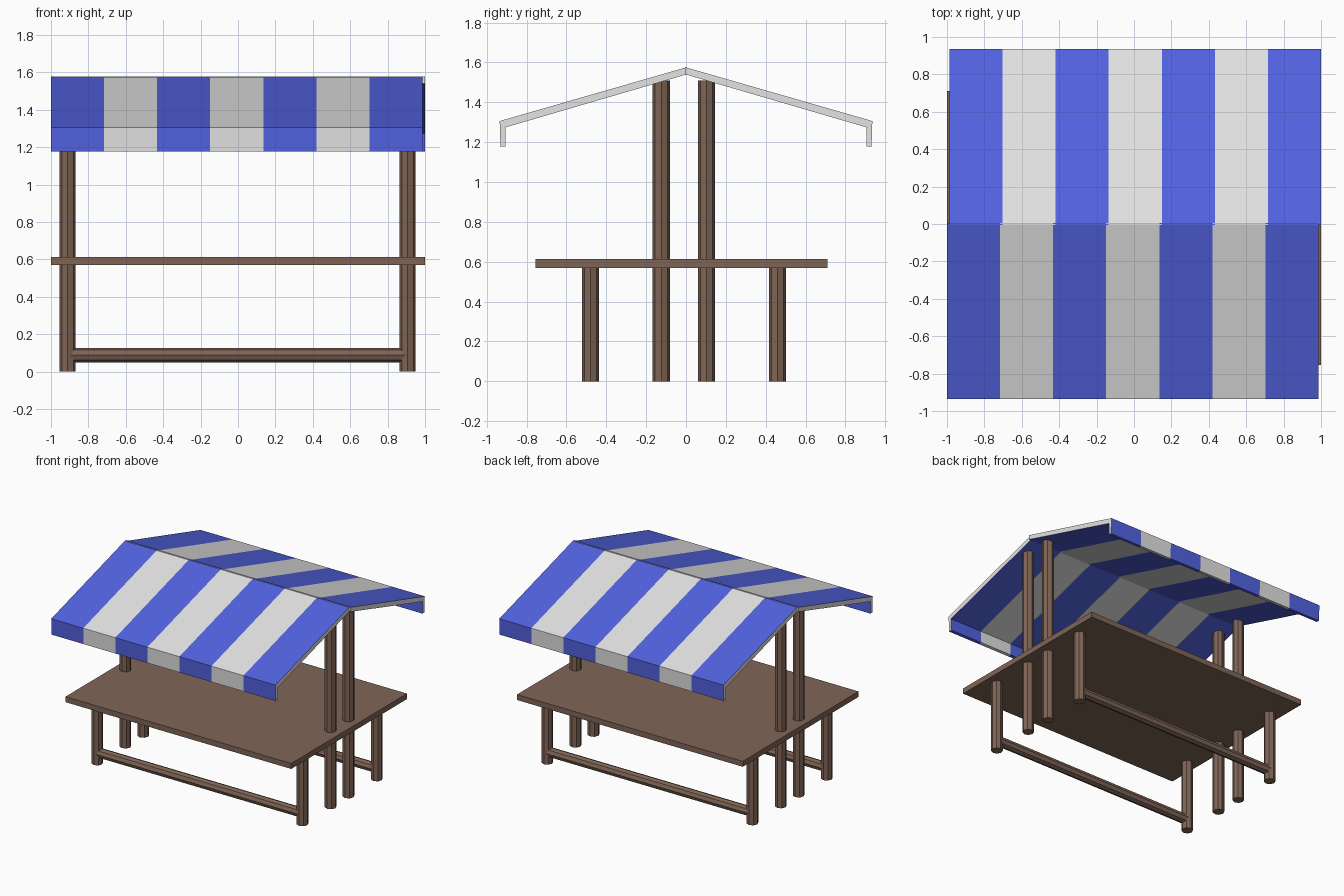
import bpy, bmesh, math

if "Cube" in bpy.data.objects:
    bpy.data.objects.remove(bpy.data.objects["Cube"])


def material(name, rgb):
    m = bpy.data.materials.new(name)
    m.diffuse_color = (*rgb, 1)
    m.use_nodes = True
    m.node_tree.nodes["Principled BSDF"].inputs["Base Color"].default_value = m.diffuse_color
    return m


wood = material("brown wood", (0.215, 0.13, 0.094))
blue = material("blue cloth", (0.085, 0.125, 0.76))
white = material("white cloth", (0.77, 0.77, 0.77))


def pole(name, x, y, z, radius, length, along_x=False):
    rot = (0, math.pi / 2, 0) if along_x else (0, 0, 0)
    bpy.ops.mesh.primitive_cylinder_add(vertices=8, radius=radius, depth=length,
                                        location=(x, y, z), rotation=rot)
    ob = bpy.context.object
    ob.name = name
    ob.data.materials.append(wood)


# Table top
bpy.ops.mesh.primitive_cube_add(size=1, location=(0, -0.0225, 0.591))
top = bpy.context.object
top.name = "table_top"
top.scale = (2, 1.465, 0.044)
top.data.materials.append(wood)

# Table legs and tall roof posts
for side, x in (("left", -0.911), ("right", 0.907)):
    for end, leg_y, post_y in (("front", -0.48, -0.124), ("back", 0.46, 0.102)):
        pole(f"{side}_{end}_leg", x, leg_y, 0.29, 0.043, 0.58)
        pole(f"{side}_{end}_roof_post", x, post_y, 0.755, 0.043, 1.51)

# Stretcher bars between the legs
for end, y in (("front", -0.48), ("back", 0.46)):
    pole(f"{end}_stretcher_bar", -0.002, y, 0.088, 0.038, 1.80, True)

# Awning half: cross-section swept through seven stripes
PROFILE = [(0.006, 1.577), (-0.935, 1.306), (-0.931, 1.177),
           (-0.905, 1.179), (-0.907, 1.274), (0.006, 1.541)]
STRIPES = 7
X0, X1 = -1.0, 0.987


def awning(name, turned):
    s = -1 if turned else 1
    bm = bmesh.new()
    rings = []
    for i in range(STRIPES + 1):
        x = X0 + (X1 - X0) * i / STRIPES
        rings.append([bm.verts.new((s * x, s * y, z)) for y, z in PROFILE])
    n = len(PROFILE)
    for i in range(STRIPES):
        a, b = rings[i], rings[i + 1]
        for j in range(n):
            k = (j + 1) % n
            f = bm.faces.new((a[j], a[k], b[k], b[j]))
            # alternate stripes, plain white along the ridge seam
            f.material_index = 1 if j == n - 1 else i % 2
    for ring in (rings[0], rings[-1]):
        # plain white end edges, split into slope and valance
        for idx in ((0, 1, 4, 5), (1, 2, 3, 4)):
            bm.faces.new([ring[q] for q in idx]).material_index = 1
    bmesh.ops.recalc_face_normals(bm, faces=bm.faces)
    me = bpy.data.meshes.new(name)
    bm.to_mesh(me)
    bm.free()
    me.materials.append(blue)
    me.materials.append(white)
    bpy.context.collection.objects.link(bpy.data.objects.new(name, me))


awning("front_awning", False)
awning("back_awning", True)
